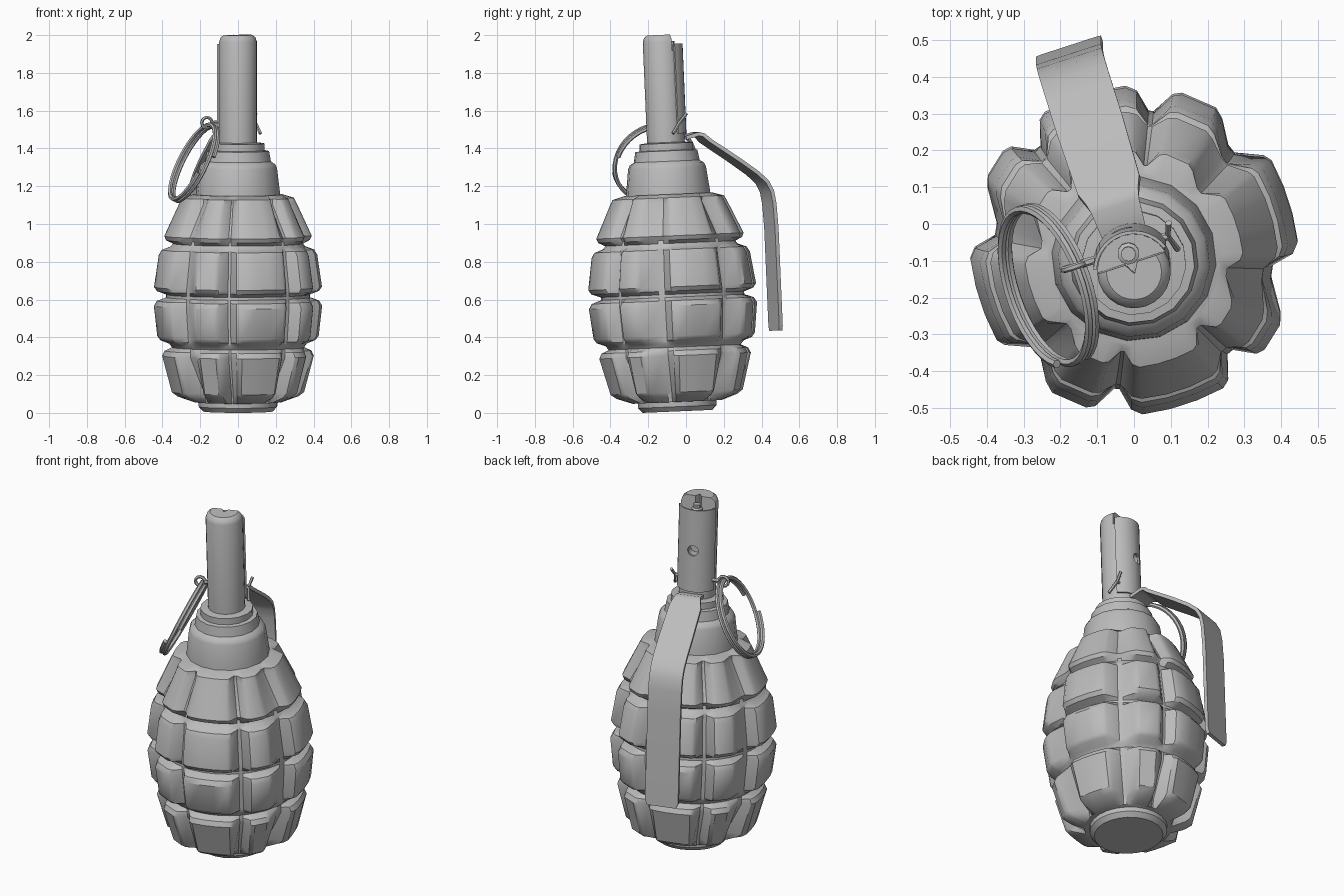
import bpy, bmesh, math
from mathutils import Matrix, Vector

if "Cube" in bpy.data.objects:
    bpy.data.objects.remove(bpy.data.objects["Cube"])

# whole model is turned 18 degrees and leans slightly forward
PLACE = (Matrix.Translation((0, -0.045, 0.008)) @ Matrix.Rotation(0.043, 4, 'X')
         @ Matrix.Rotation(math.radians(18), 4, 'Z'))
grey = bpy.data.materials.new("plain_grey")
grey.diffuse_color = (0.5, 0.5, 0.5, 1)
grey.use_nodes = True
grey.node_tree.nodes["Principled BSDF"].inputs["Base Color"].default_value = grey.diffuse_color
parts = []


def add(name, bm):
    bmesh.ops.recalc_face_normals(bm, faces=bm.faces)
    me = bpy.data.meshes.new(name)
    bm.to_mesh(me)
    bm.free()
    ob = bpy.data.objects.new(name, me)
    bpy.context.collection.objects.link(ob)
    me.materials.append(grey)
    parts.append(ob)
    return ob


def activate(ob):
    bpy.ops.object.select_all(action='DESELECT')
    ob.select_set(True)
    bpy.context.view_layer.objects.active = ob


def grid(rows, closed=False, caps=False):
    bm = bmesh.new()
    vs = [[bm.verts.new(p) for p in r] for r in rows]
    n = len(rows[0])
    for a, b in zip(vs, vs[1:]):
        for i in range(n if closed else n - 1):
            j = (i + 1) % n
            bm.faces.new((a[i], a[j], b[j], b[i]))
    if caps:
        bm.faces.new(vs[0])
        bm.faces.new(vs[-1])
    return bm


def lathe(name, profile, n, y=0):
    rows = [[(r * math.cos(2 * math.pi * i / n), y + r * math.sin(2 * math.pi * i / n), z)
             for i in range(n)] for r, z in profile]
    return add(name, grid(rows, True, True))


def thicken(ob, t):
    m = ob.modifiers.new("thick", 'SOLIDIFY')
    m.thickness, m.offset = t, 0
    activate(ob)
    bpy.ops.object.modifier_apply(modifier="thick")


def cut(ob, make, matrix):
    bm = bmesh.new()
    make(bm, matrix)
    cutter = add("cutter", bm)
    parts.remove(cutter)
    cutter.hide_render = True
    m = ob.modifiers.new("cut", 'BOOLEAN')
    m.operation, m.object, m.solver = 'DIFFERENCE', cutter, 'EXACT'
    activate(ob)
    bpy.ops.object.modifier_apply(modifier="cut")
    bpy.data.objects.remove(cutter)


def wire(name, pts, r, closed=False):
    cu = bpy.data.curves.new(name, 'CURVE')
    cu.dimensions = '3D'
    cu.bevel_depth, cu.bevel_resolution, cu.use_fill_caps = r, 1, True
    sp = cu.splines.new('POLY')
    sp.points.add(len(pts) - 1)
    for p, c in zip(sp.points, pts):
        p.co = (*c, 1)
    sp.use_cyclic_u = closed
    ob = bpy.data.objects.new(name, cu)
    bpy.context.collection.objects.link(ob)
    activate(ob)
    bpy.ops.object.convert(target='MESH')
    ob = bpy.context.view_layer.objects.active
    ob.data.materials.clear()
    ob.data.materials.append(grey)
    parts.append(ob)


def box(bm, m):
    bmesh.ops.create_cube(bm, size=1, matrix=m)


def rod(r, depth, n):
    return lambda bm, m: bmesh.ops.create_cone(
        bm, cap_ends=True, segments=n, radius1=r, radius2=r, depth=depth, matrix=m)


# body: wide blocks alternate with narrow ones, which lean left and right in turn
wide = [(-24, 0), (-19, .8), (-15, 1), (-5, .94), (5, .94), (15, 1), (18, .85)]
narrow_a = [(26, 0), (30, .05), (38, .75), (42, 1), (55, 1), (58, .85), (64, 0)]
narrow_b = [(24, 0), (27, .05), (32, .85), (35, 1), (45, 1), (49, .8), (61, 0)]
angles = [(math.radians(a + 90 * k), f) for k in range(4)
          for a, f in wide + (narrow_b if k % 2 else narrow_a)]
# bottom z, top z, outer radii, core radii
block_rows = [(.05, .34, .345, .402, .235, .35), (.36, .605, .426, .446, .365, .38),
              (.62, .875, .448, .42, .38, .355), (.89, 1.15, .40, .31, .345, .235)]
rings = []
for z0, z1, oa, ob_, ca, cb in block_rows:
    lo = .03 if z0 < .1 else .018
    for z, g, t in ((z0, 0, 0), (z0 + lo, .75, .05), (z0 + lo + .022, 1, .1),
                    (z1 - .045, 1, 1), (z1 - .018, .75, 1), (z1, 0, 1)):
        core, out = ca + (cb - ca) * t, oa + (ob_ - oa) * t
        if z1 > 1.1 and .1 <= t and z < z1:
            core += .02
        rings.append([((core + (out - core) * f * g) * math.cos(a),
                       (core + (out - core) * f * g) * math.sin(a), z) for a, f in angles])
add("segmented_body", grid(rings, True, True))

# base plug, neck and fuse tube
lathe("base_plug", [(.185, 0), (.208, .025), (.21, .08)], 24)
lathe("neck", [(.228, 1.11), (.222, 1.17), (.207, 1.29), (.198, 1.31), (.175, 1.325),
               (.165, 1.38), (.142, 1.383), (.142, 1.42), (.1, 1.425)], 16)
tube = lathe("fuse_tube", [(.1, 1.4), (.1, 1.96), (.092, 1.982), (.075, 1.995)], 24)
T = Matrix.Translation
cut(tube, box, T((0, .125, 2.01)) @ Matrix.Diagonal((.4, .2, .2, 1)))
cut(tube, rod(.025, .2, 3), T((0, .02, 2.03)) @ Matrix.Rotation(math.pi, 4, 'Z'))
lathe("striker_knob", [(.03, 1.88), (.03, 1.935), (.02, 1.94), (.02, 1.96)], 10, .05)

# curved back plate on the tube, with a round hole
rows = [[(.106 * math.sin(math.radians(a)), .106 * math.cos(math.radians(a)), z)
         for a in range(-70, 71, 10)] for z in (1.47, 1.945)]
plate = add("back_plate", grid(rows))
thicken(plate, .009)
hole = T((0, .1, 1.71)) @ Matrix.Rotation(math.pi / 2, 4, 'X')
cut(plate, rod(.03, .1, 16), hole)
cut(tube, rod(.03, .1, 16), hole)

# safety lever
path = [(.095, 1.445, .062), (.165, 1.463, .068), (.19, 1.455, .075), (.22, 1.425, .088),
        (.385, 1.310, .0925), (.475, 1.243, .0925), (.525, 1.195, .0925),
        (.55, 1.145, .0925), (.56, 1.08, .0925), (.566, .95, .0925),
        (.566, .43, .0925), (.566, .405, .08)]
lever = add("safety_lever", grid([[(-w, y, z), (w, y, z)] for y, z, w in path]))
thicken(lever, .02)

# split pin with eye and bent ends
PY, PZ = .046, 1.53
wire("pin_shaft", [(-.135, PY, PZ), (.112, PY, PZ)], .011)
wire("pin_eye", [(-.158 + .028 * math.cos(i * math.pi / 6), PY, PZ + .028 * math.sin(i * math.pi / 6))
                 for i in range(12)], .009, True)
for name, dy, dz in (("pin_end_upper", .035, .045), ("pin_end_lower", -.045, -.06)):
    wire(name, [(.1, PY, PZ), (.112, PY, PZ), (.125, PY + dy, PZ + dz)], .009)

# coiled pull ring
c, e1, e2, n = (Vector(v) for v in ((-.243, .01, 1.32), (0, 1, 0), (.438, 0, .899), (.899, 0, -.438)))
coil = []
for i in range(73):
    a = math.radians(195 + i * 9.6)
    coil.append(c + .22 * (e1 * math.cos(a) + e2 * math.sin(a)) + n * (i / 72 - .5) * .04)
wire("pull_ring", coil, .012)

# place and shade everything
for ob in parts:
    ob.data.transform(PLACE)
bpy.ops.object.select_all(action='DESELECT')
for ob in parts:
    ob.select_set(True)
bpy.context.view_layer.objects.active = parts[0]
bpy.ops.object.shade_smooth_by_angle(angle=math.radians(35))
